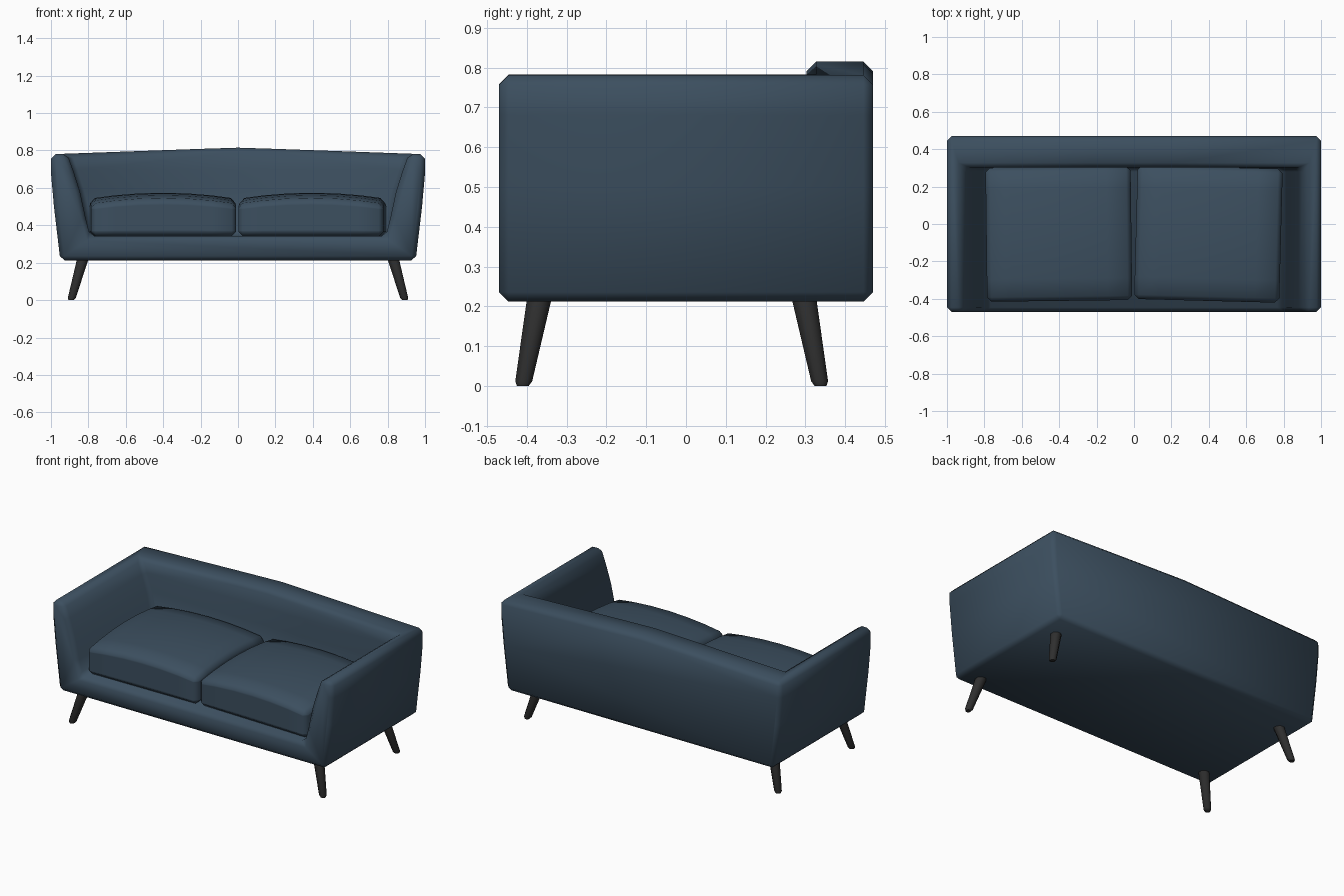
import bpy, bmesh, math
from mathutils import Matrix

if "Cube" in bpy.data.objects:
    bpy.data.objects.remove(bpy.data.objects["Cube"])


def material(name, rgb):
    m = bpy.data.materials.new(name)
    m.diffuse_color = (*rgb, 1)
    m.use_nodes = True
    m.node_tree.nodes["Principled BSDF"].inputs["Base Color"].default_value = m.diffuse_color
    return m


fabric = material("blue_fabric", (0.045, 0.078, 0.115))
wood = material("dark_wood", (0.028, 0.028, 0.028))


def to_object(name, bm, mat):
    bmesh.ops.recalc_face_normals(bm, faces=bm.faces)
    me = bpy.data.meshes.new(name)
    bm.to_mesh(me)
    bm.free()
    me.materials.append(mat)
    ob = bpy.data.objects.new(name, me)
    bpy.context.collection.objects.link(ob)
    return ob


def prism(name, half, y0, y1):
    """Extrude a mirrored front profile (right half, centre points have x = 0)."""
    pts = half + [(-x, z) for x, z in reversed(half) if x > 0]
    bm = bmesh.new()
    face = bm.faces.new([bm.verts.new((x, y0, z)) for x, z in pts])
    ext = bmesh.ops.extrude_face_region(bm, geom=[face])
    verts = [g for g in ext["geom"] if isinstance(g, bmesh.types.BMVert)]
    bmesh.ops.translate(bm, verts=verts, vec=(0, y1 - y0, 0))
    return to_object(name, bm, fabric)


def bevel(ob, width, angle):
    b = ob.modifiers.new("bevel", 'BEVEL')
    b.width = width
    b.segments = 1
    b.limit_method = 'ANGLE'
    b.angle_limit = math.radians(angle)


def finish(ob, angle):
    """Bake the modifiers and smooth the shading."""
    dg = bpy.context.evaluated_depsgraph_get()
    ob.data = bpy.data.meshes.new_from_object(ob.evaluated_get(dg))
    ob.modifiers.clear()
    bpy.ops.object.select_all(action='DESELECT')
    ob.select_set(True)
    bpy.context.view_layer.objects.active = ob
    bpy.ops.object.shade_smooth_by_angle(angle=math.radians(angle))


# Upholstered body: flared block with the seat space carved out
body = prism("sofa_body", [(0.95, 0.212), (0.984, 0.5), (1.0, 0.68), (1.0, 0.78),
                           (0.22, 0.808), (0, 0.815)], -0.47, 0.47)
cutter = prism("seat_cutter", [(0.79, 0.342), (0.815, 0.44), (0.845, 0.58),
                               (0.88, 0.69), (0.945, 0.87)], -0.7, 0.303)
cutter.hide_render = True
cut = body.modifiers.new("carve", 'BOOLEAN')
cut.operation = 'DIFFERENCE'
cut.solver = 'EXACT'
cut.object = cutter
bevel(body, 0.024, 35)
finish(body, 60)
bpy.data.objects.remove(cutter)


# Two domed seat cushions, each slightly turned
def cushion(name, cx, turn):
    w, d, z0 = 0.388, 0.358, 0.342
    bm = bmesh.new()
    bmesh.ops.create_cube(bm, size=2)
    bmesh.ops.subdivide_edges(bm, edges=bm.edges[:], cuts=5, use_grid_fill=True)
    for v in bm.verts:
        u, s, t = v.co.x, v.co.y, (v.co.z + 1) / 2
        top = 0.512 + 0.031 * ((1 - u * u) + (1 - s * s))
        v.co = (u * w, s * d, z0 + t * (top - z0))
    bmesh.ops.transform(bm, verts=bm.verts, matrix=Matrix.Translation((cx, -0.053, 0))
                        @ Matrix.Rotation(math.radians(turn), 4, 'Z'))
    ob = to_object(name, bm, fabric)
    bevel(ob, 0.024, 40)
    finish(ob, 60)


cushion("left_cushion", -0.402, 0.7)
cushion("right_cushion", 0.398, -1.5)


# Tapered splayed legs with a softened foot
def leg(name, foot, top):
    bm = bmesh.new()
    n, rings = 8, []
    for z, r in ((0, 0.016), (0.012, 0.023), (0.25, 0.035)):
        k = z / 0.212
        cx, cy = (f + (t - f) * k for f, t in zip(foot, top))
        rings.append([bm.verts.new((cx + r * math.cos(a), cy + r * math.sin(a), z))
                      for a in (math.tau * (i + 0.5) / n for i in range(n))])
    for lo, hi in zip(rings, rings[1:]):
        for i in range(n):
            j = (i + 1) % n
            bm.faces.new((lo[i], lo[j], hi[j], hi[i]))
    bm.faces.new(rings[0])
    bm.faces.new(rings[-1])
    finish(to_object(name, bm, wood), 50)


for side, sx in (("left", -1), ("right", 1)):
    leg(f"front_{side}_leg", (sx * 0.892, -0.41), (sx * 0.832, -0.37))
    leg(f"back_{side}_leg", (sx * 0.892, 0.338), (sx * 0.832, 0.298))
